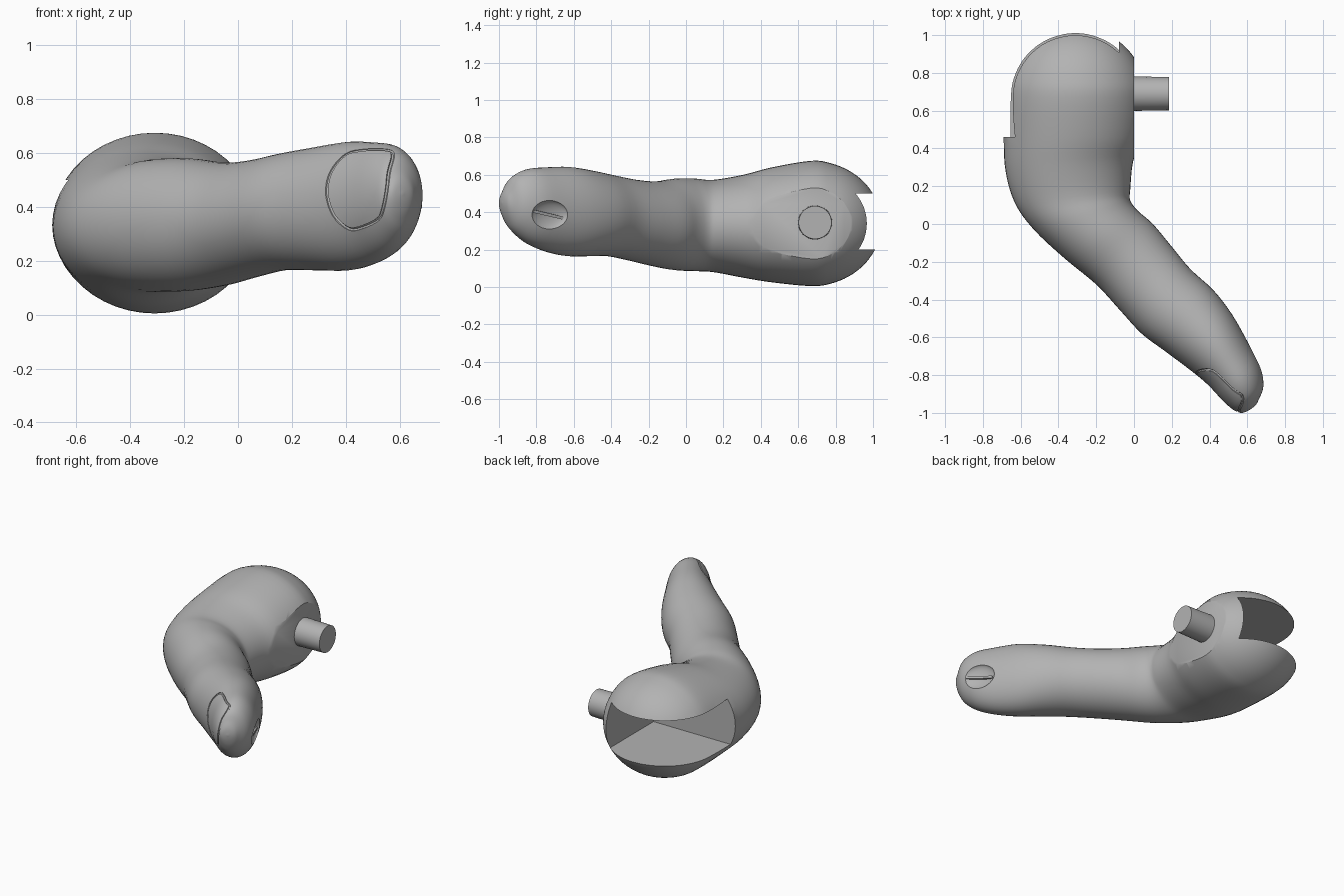
import bpy, bmesh
from math import sin, cos, pi, radians
from mathutils import Vector, Matrix
from mathutils.bvhtree import BVHTree

if "Cube" in bpy.data.objects:
    bpy.data.objects.remove(bpy.data.objects["Cube"])

grey = bpy.data.materials.new("plain grey")
grey.use_nodes = True
grey.diffuse_color = (0.45, 0.45, 0.45, 1)
bsdf = next(n for n in grey.node_tree.nodes if n.type == 'BSDF_PRINCIPLED')
bsdf.inputs["Base Color"].default_value = (0.45, 0.45, 0.45, 1)
bsdf.inputs["Roughness"].default_value = 0.6


def add_object(name, bm):
    bmesh.ops.recalc_face_normals(bm, faces=bm.faces[:])
    mesh = bpy.data.meshes.new(name)
    bm.to_mesh(mesh)
    bm.free()
    mesh.materials.append(grey)
    obj = bpy.data.objects.new(name, mesh)
    bpy.context.collection.objects.link(obj)
    return obj


def box(name, low, high):
    low, high = Vector(low), Vector(high)
    bm = bmesh.new()
    bmesh.ops.create_cube(bm, size=1, matrix=Matrix.LocRotScale((low + high) / 2, None, high - low))
    return add_object(name, bm)


def cut(obj, cutter):
    mod = obj.modifiers.new("cut", 'BOOLEAN')
    mod.operation, mod.object, mod.solver = 'DIFFERENCE', cutter, 'EXACT'
    deps = bpy.context.evaluated_depsgraph_get()
    mesh = bpy.data.meshes.new_from_object(obj.evaluated_get(deps))
    obj.modifiers.clear()
    obj.data = mesh
    cutter.hide_render = True
    cutter.hide_viewport = True
    bpy.data.objects.remove(cutter)


def smooth(obj, angle=35):
    bpy.ops.object.select_all(action='DESELECT')
    obj.select_set(True)
    bpy.context.view_layer.objects.active = obj
    bpy.ops.object.shade_smooth_by_angle(angle=radians(angle))


# Finger sections: outer x, outer y, inner x, inner y, top z, bottom z
sections = []
for deg in (90, 78, 64, 48, 32, 16, 0):
    c, s = cos(radians(deg)), sin(radians(deg))
    y = 0.67 + 0.375 * s
    sections.append((-0.31 - 0.377 * c, y, -0.31 + 0.377 * c, y, 0.34 + 0.335 * c, 0.34 - 0.335 * c))
sections += [
    (-.69, .46, .04, .46, .64, .025),
    (-.68, .28, -.005, .33, .6, .05),
    (-.63, .11, -.02, .18, .573, .08),
    (-.53, -.03, -.02, .125, .58, .085),
    (-.37, -.18, .02, .07, .58, .09),
    (-.2, -.32, .1, 0, .565, .11),
    (-.08, -.45, .2, -.12, .575, .14),
    (.04, -.58, .3, -.24, .6, .165),
    (.16, -.67, .42, -.35, .622, .165),
    (.3, -.775, .52, -.48, .642, .165),
    (.39, -.85, .61, -.64, .64, .19),
    (.465, -.93, .67, -.76, .63, .235),
    (.52, -.98, .685, -.86, .59, .3),
    (.55, -.995, .66, -.93, .53, .36),
    (.575, -1, .643, -.96, .49, .41),
    (.612, -.985, .612, -.985, .45, .45),
]


def blend(a, b, c, d, t):
    return [0.5 * (2 * q + (r - p) * t + (2 * p - 5 * q + 4 * r - s) * t * t
                   + (3 * q - p - 3 * r + s) * t ** 3) for p, q, r, s in zip(a, b, c, d)]


STEPS, SIDES = 4, 48
padded = [sections[0]] + sections + [sections[-1]]
fine = [blend(*padded[i:i + 4], k / STEPS) for i in range(len(sections) - 1) for k in range(STEPS)]
fine.append(sections[-1])

bm = bmesh.new()
rings = []
for ox, oy, ix, iy, top, bottom in fine:
    outer, inner = Vector((ox, oy, 0)), Vector((ix, iy, 0))
    mid, half = (outer + inner) / 2, (outer - inner) / 2
    mid.z = (top + bottom) / 2
    rise = Vector((0, 0, (top - bottom) / 2))
    rings.append([bm.verts.new(mid + half * cos(2 * pi * k / SIDES) + rise * sin(2 * pi * k / SIDES))
                  for k in range(SIDES)])
for a, b in zip(rings, rings[1:]):
    for k in range(SIDES):
        n = (k + 1) % SIDES
        bm.faces.new((a[k], a[n], b[n], b[k]))
bmesh.ops.remove_doubles(bm, verts=bm.verts[:], dist=0.0003)
bmesh.ops.recalc_face_normals(bm, faces=bm.faces[:])
surface = BVHTree.FromBMesh(bm)
finger = add_object("finger", bm)

# Knuckle slot and flat hinge face
cut(finger, box("slot_cutter", (-1, .46, .2), (-.08, 1.3, .5)))
cut(finger, box("flat_cutter", (0, .31, -.1), (.5, 1.3, .8)))

# Nail groove: an outline projected on the fingertip
outline = [(.33, .45), (.345, .53), (.4, .595), (.47, .612), (.55, .612), (.575, .595), (.56, .53),
           (.553, .47), (.54, .4), (.52, .355), (.46, .325), (.41, .32), (.355, .37)]
padded = outline[-1:] + outline + outline[:2]
curve = bpy.data.curves.new("nail_groove", 'CURVE')
curve.dimensions = '3D'
curve.bevel_depth, curve.bevel_resolution = 0.007, 1
spline = curve.splines.new('POLY')
path = []
for i in range(len(outline)):
    for k in range(4):
        x, z = blend(*padded[i:i + 4], k / 4)
        hit = surface.ray_cast(Vector((x, -2, z)), Vector((0, 1, 0)))[0]
        if hit:
            path.append(hit)
spline.points.add(len(path) - 1)
for point, co in zip(spline.points, path):
    point.co = (*co, 1)
spline.use_cyclic_u = True
tube = bpy.data.objects.new("nail_groove", curve)
bpy.context.collection.objects.link(tube)
bpy.context.view_layer.update()
tube_mesh = bpy.data.meshes.new_from_object(tube.evaluated_get(bpy.context.evaluated_depsgraph_get()))
bpy.data.objects.remove(tube)
groove = bpy.data.objects.new("nail_groove_cutter", tube_mesh)
bpy.context.collection.objects.link(groove)
cut(finger, groove)

# Screw recess on the fingertip side
spot, normal = surface.ray_cast(Vector((2, -.73, .385)), Vector((-1, 0, 0)))[:2]
turn = normal.to_track_quat('X', 'Z')
bm = bmesh.new()
bmesh.ops.create_uvsphere(bm, u_segments=40, v_segments=20, radius=1,
                          matrix=Matrix.LocRotScale(spot, turn, Vector((.035, .11, .08))))
cut(finger, add_object("recess_cutter", bm))
smooth(finger)

# Screw slot bar
bm = bmesh.new()
tilt = Matrix.Rotation(radians(-12), 4, 'X')
bmesh.ops.create_cube(bm, size=1, matrix=Matrix.LocRotScale(spot - normal * .022, turn, None) @ tilt
                      @ Matrix.Diagonal((.02, .18, .016, 1)))
add_object("screw_bar", bm)

# Hinge pin
bm = bmesh.new()
bmesh.ops.create_cone(bm, cap_ends=True, segments=48, radius1=.092, radius2=.088, depth=.235,
                      matrix=Matrix.Translation((.0675, .69, .345)) @ Matrix.Rotation(pi / 2, 4, 'Y'))
smooth(add_object("hinge_pin", bm))
